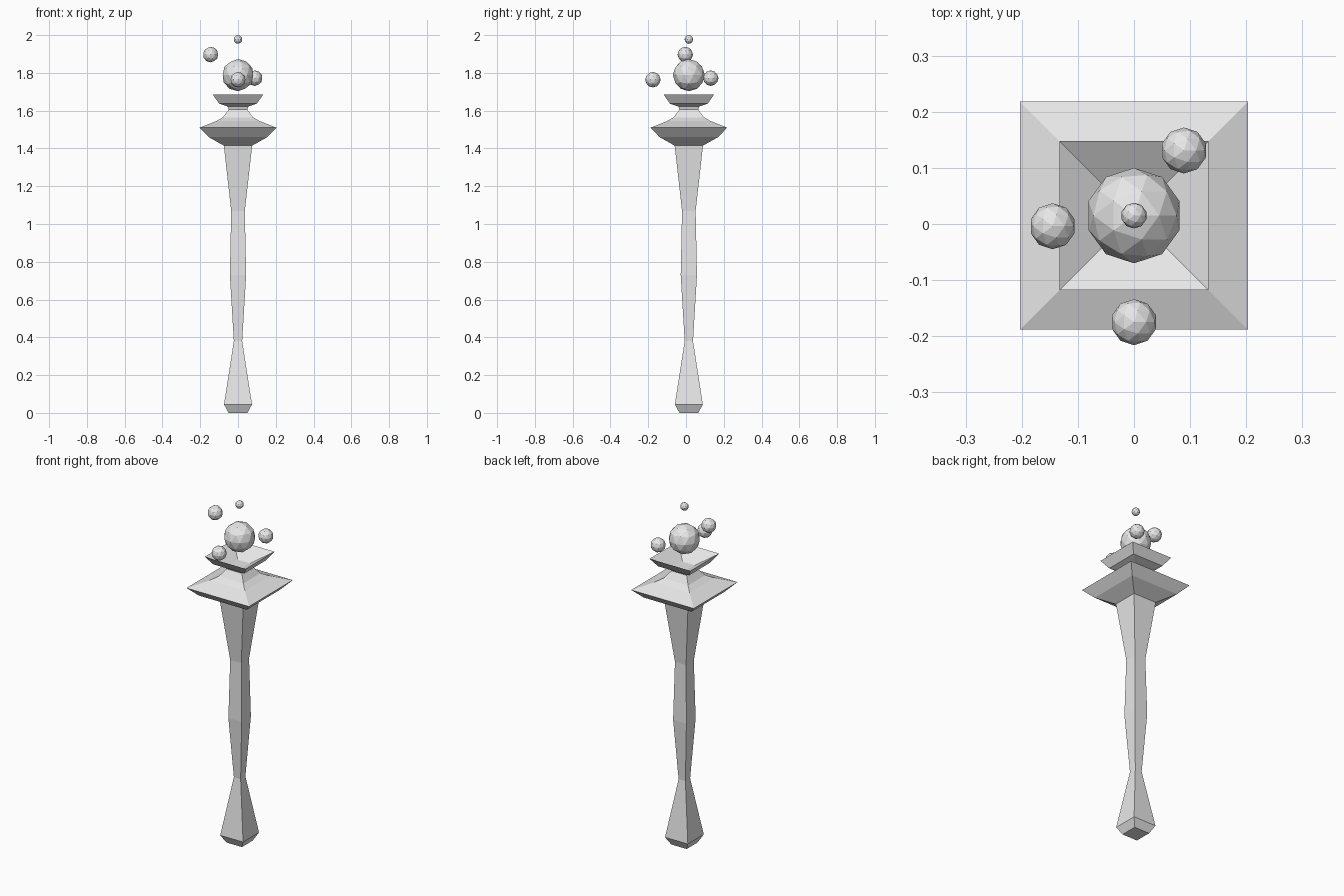
import bpy
import bmesh
from mathutils import Matrix

if "Cube" in bpy.data.objects:
    bpy.data.objects.remove(bpy.data.objects["Cube"], do_unlink=True)

CENTRE_Y = 0.015

grey = bpy.data.materials.new("plain_grey")
grey.use_nodes = True
grey.diffuse_color = (0.8, 0.8, 0.8, 1)
grey.node_tree.nodes["Principled BSDF"].inputs["Base Color"].default_value = (0.8, 0.8, 0.8, 1)


def add_object(name, bm, location):
    bmesh.ops.recalc_face_normals(bm, faces=bm.faces)
    mesh = bpy.data.meshes.new(name)
    bm.to_mesh(mesh)
    bm.free()
    mesh.materials.append(grey)
    obj = bpy.data.objects.new(name, mesh)
    obj.location = location
    bpy.context.collection.objects.link(obj)
    return obj


def square_loft(name, profile):
    """Stack square rings given as (half width, height), capped at both ends."""
    bm = bmesh.new()
    corners = [(-1, -1), (1, -1), (1, 1), (-1, 1)]
    rings = [[bm.verts.new((x * w, y * w, z)) for x, y in corners] for w, z in profile]
    for low, high in zip(rings, rings[1:]):
        for i in range(4):
            j = (i + 1) % 4
            bm.faces.new((low[i], low[j], high[j], high[i]))
    bm.faces.new(rings[0][::-1])
    bm.faces.new(rings[-1])
    return add_object(name, bm, (0, CENTRE_Y, 0))


def orb(name, location, radius):
    bm = bmesh.new()
    bmesh.ops.create_icosphere(bm, subdivisions=2, radius=radius, matrix=Matrix())
    return add_object(name, bm, location)


# Tapered square shaft with a flared foot
square_loft("shaft", [(0.05, 0), (0.074, 0.045), (0.022, 0.38), (0.043, 0.73),
                      (0.036, 1.07), (0.075, 1.415)])

# Wide collar, narrow neck and hollow cup on top
square_loft("collar_and_cup", [(0.075, 1.415), (0.155, 1.46), (0.203, 1.51),
                               (0.115, 1.545), (0.08, 1.565), (0.05, 1.605),
                               (0.055, 1.622), (0.1, 1.637), (0.133, 1.685),
                               (0.04, 1.627)])

# Floating faceted orbs
orb("main_orb", (0, CENTRE_Y, 1.788), 0.085)
orb("top_orb", (0, CENTRE_Y, 1.977), 0.023)
orb("front_orb", (0, -0.175, 1.764), 0.041)
orb("right_orb", (-0.145, -0.004, 1.897), 0.041)
orb("back_left_orb", (0.089, 0.131, 1.772), 0.041)
